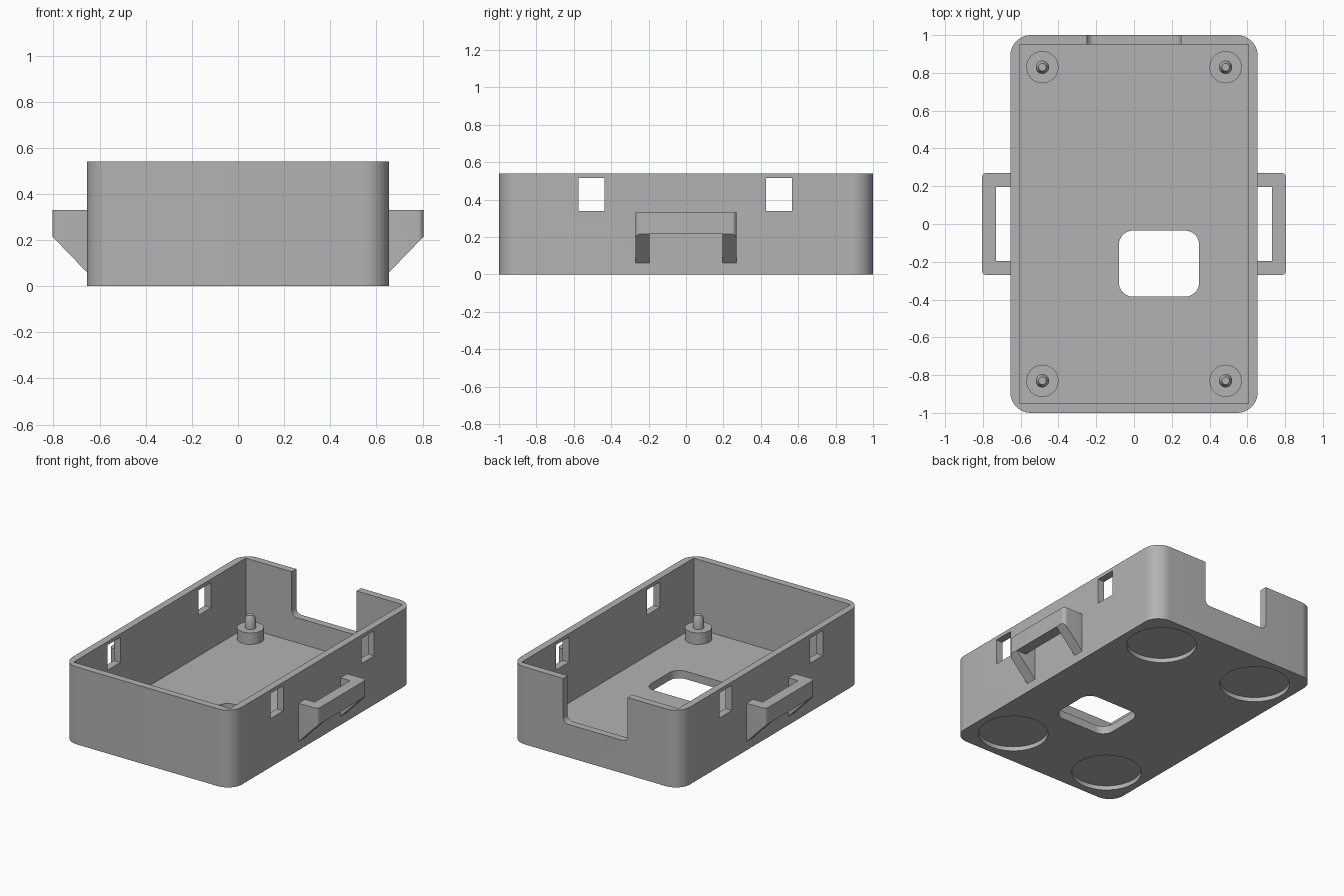
import bpy, bmesh, math
from mathutils import Vector

cube = bpy.data.objects.get("Cube")
if cube:
    bpy.data.objects.remove(cube, do_unlink=True)

# One plain grey plastic
grey = bpy.data.materials.new("grey_plastic")
grey.use_nodes = True
COLOUR = (0.45, 0.45, 0.45, 1)
grey.diffuse_color = COLOUR
grey.node_tree.nodes["Principled BSDF"].inputs["Base Color"].default_value = COLOUR

W, L, H = 0.655, 1.0, 0.54      # half width, half length, height
WALL, FLOOR = 0.05, 0.055


def finish(name, bm):
    bmesh.ops.recalc_face_normals(bm, faces=bm.faces)
    mesh = bpy.data.meshes.new(name)
    bm.to_mesh(mesh)
    bm.free()
    mesh.materials.append(grey)
    obj = bpy.data.objects.new(name, mesh)
    bpy.context.collection.objects.link(obj)
    return obj


def rounded(x0, x1, y0, y1, r=0.0, steps=12):
    """Rectangle outline with rounded corners."""
    if r == 0:
        return [(x0, y0), (x1, y0), (x1, y1), (x0, y1)]
    pts = []
    centres = [(x1 - r, y1 - r), (x0 + r, y1 - r), (x0 + r, y0 + r), (x1 - r, y0 + r)]
    for i, (cx, cy) in enumerate(centres):
        for k in range(steps + 1):
            a = math.pi / 2 * (i + k / steps)
            pts.append((cx + r * math.cos(a), cy + r * math.sin(a)))
    return pts


def prism(name, outline, lo, hi, axis="z"):
    """Extrude an outline along z (xy outline) or y (xz outline)."""
    bm = bmesh.new()
    place = (lambda u, v: (u, v, lo)) if axis == "z" else (lambda u, v: (u, lo, v))
    face = bm.faces.new([bm.verts.new(place(u, v)) for u, v in outline])
    new = bmesh.ops.extrude_face_region(bm, geom=[face])["geom"]
    move = Vector((0, 0, hi - lo)) if axis == "z" else Vector((0, hi - lo, 0))
    bmesh.ops.translate(bm, vec=move, verts=[g for g in new if isinstance(g, bmesh.types.BMVert)])
    return finish(name, bm)


def lathe(name, profile, x, y, steps=48):
    """Turn a radius/height profile about a vertical axis."""
    bm = bmesh.new()
    verts = [bm.verts.new((r, 0, z)) for r, z in profile]
    edges = [bm.edges.new(p) for p in zip(verts, verts[1:])]
    bmesh.ops.spin(bm, geom=verts + edges, axis=(0, 0, 1), cent=(0, 0, 0),
                   angle=math.tau, steps=steps, use_duplicate=False)
    bmesh.ops.remove_doubles(bm, verts=bm.verts, dist=0.0005)
    bmesh.ops.translate(bm, vec=(x, y, 0), verts=bm.verts)
    return finish(name, bm)


def select(obj):
    bpy.ops.object.select_all(action="DESELECT")
    obj.select_set(True)
    bpy.context.view_layer.objects.active = obj


def cut(obj, cutter):
    mod = obj.modifiers.new("cut", "BOOLEAN")
    mod.operation = "DIFFERENCE"
    mod.solver = "EXACT"
    mod.object = cutter
    select(obj)
    bpy.ops.object.modifier_apply(modifier=mod.name)
    bpy.data.objects.remove(cutter, do_unlink=True)


def smooth(obj):
    select(obj)
    bpy.ops.object.shade_smooth_by_angle(angle=math.radians(30))


# Open tray with rounded outer corners and a square cavity
tray = prism("tray", rounded(-W, W, -L, L, 0.11), 0, H)
cut(tray, prism("cavity", rounded(WALL - W, W - WALL, WALL - L, L - WALL), FLOOR, 1))

# Cable notch in the back wall, opening in the floor
cut(tray, prism("notch", rounded(-0.25, 0.25, 0.23, 0.8, 0.04), 0.9, 1.1, "y"))
cut(tray, prism("floor_hole", rounded(-0.08, 0.345, -0.385, -0.035, 0.075), -0.1, 0.2))

# Latch windows through both side walls
for y in (-0.505, 0.498):
    cut(tray, prism("latch_window", rounded(-1, 1, 0.34, 0.515), y - 0.07, y + 0.07, "y"))

# Shallow round recesses for feet under the floor
for x in (-0.385, 0.385):
    for y in (-0.73, 0.73):
        cut(tray, lathe("foot_recess", [(0, -0.1), (0.22, -0.1), (0.22, 0.03), (0, 0.03)], x, y, 64))
smooth(tray)

# Stepped standoffs with tapered locating pins
POST = [(0, FLOOR - 0.01), (0.085, FLOOR - 0.01), (0.085, 0.135), (0.035, 0.135),
        (0.035, 0.195), (0.02, 0.225), (0, 0.225)]
for end, y in (("front", -0.83), ("back", 0.83)):
    for side, x in (("right", -0.485), ("left", 0.485)):
        smooth(lathe(f"{end}_{side}_standoff", POST, x, y))

# Strap loops on both sides, each with sloped arms and an outer bar
for side, s in (("right", -1), ("left", 1)):
    def span(a, b):
        return sorted((s * a, s * b))

    loop = prism(f"{side}_strap_loop", rounded(*span(0.63, 0.805), -0.27, 0.27, 0.025), 0.05, 0.33)
    slope = [(s * 0.6, 0.003), (s * 0.855, 0.267), (s * 0.855, -0.1), (s * 0.6, -0.1)]
    cut(loop, prism("slope", slope, -0.5, 0.5, "y"))
    cut(loop, prism("strap_slot", rounded(*span(0.5, 0.73), -0.195, 0.195), -0.2, 0.6))
    cut(loop, prism("under_bar", rounded(*span(0.5, 0.95), -0.195, 0.195), -0.2, 0.215))
    smooth(loop)
